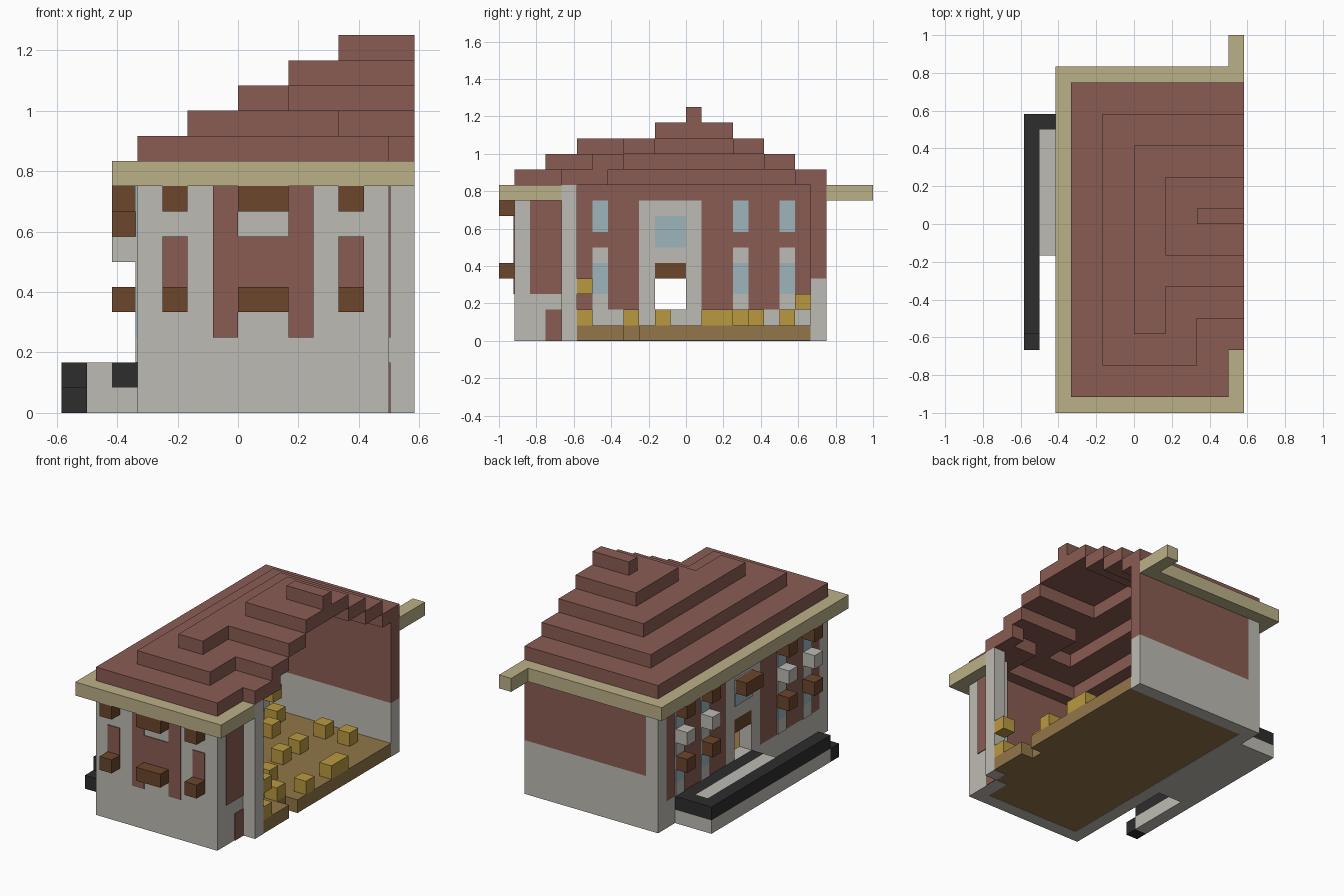
import bpy, bmesh

cube = bpy.data.objects.get("Cube")
if cube:
    bpy.data.objects.remove(cube, do_unlink=True)

U = 1 / 12      # block size
T = 0.06        # painted plate thickness, in blocks


def material(name, rgb):
    lin = [(c / 255 / 12.92) if c < 11 else ((c / 255 + 0.055) / 1.055) ** 2.4 for c in rgb]
    m = bpy.data.materials.new(name)
    m.use_nodes = True
    m.diffuse_color = (*lin, 1)
    m.node_tree.nodes["Principled BSDF"].inputs["Base Color"].default_value = (*lin, 1)
    return m


STONE = material("pale stone", (190, 187, 179))
RED = material("brick red", (138, 92, 83))
TAN = material("eave tan", (187, 176, 136))
BROWN = material("dark wood", (107, 70, 44))
BLACK = material("charcoal", (45, 45, 45))
BLUE = material("window blue", (157, 181, 188))
GOLD = material("gold", (186, 153, 64))
FLOOR = material("floor wood", (146, 118, 72))


def add_object(name, bm, mat):
    me = bpy.data.meshes.new(name)
    bm.normal_update()
    bm.to_mesh(me)
    bm.free()
    me.materials.append(mat)
    ob = bpy.data.objects.new(name, me)
    bpy.context.collection.objects.link(ob)


def box(name, mat, x, y, z):
    """Box between block coordinates given as (low, high) pairs."""
    bm = bmesh.new()
    bmesh.ops.create_cube(bm, size=1)
    for v in bm.verts:
        for i, (a, b) in enumerate((x, y, z)):
            v.co[i] = (b if v.co[i] > 0 else a) * U
    add_object(name, bm, mat)


def block(name, mat, x, y, z):
    box(name, mat, (x, x + 1), (y, y + 1), (z, z + 1))


def both_sides(name, mat, y, z):
    """Painted panel through the long wall, visible inside and outside."""
    box(name, mat, (-4 - T, -3 + T), y, z)


# Floor slab with an open notch on the cut side
box("floor", FLOOR, (-3, 5), (-10, 8), (0.02, 1))
box("floor_strip", FLOOR, (5, 6), (-8, 8), (0.02, 1))
box("floor_edge_front", FLOOR, (6, 7), (-7, -4), (0.02, 1))
box("floor_edge_back", FLOOR, (6, 7), (-3, 8), (0.02, 1))

# Front wall with painted brick panels and window boxes
box("front_wall", STONE, (-4, 6), (-11, -10), (0, 10))
box("front_wall_lining", RED, (-3, 5), (-10, -10 + T), (2, 10))


def front_panel(name, x, z):
    box(name, RED, x, (-11 - T, -11), z)


for x in (-1, 2):
    front_panel("front_brick_strip", (x, x + 1), (3, 9))
for x0, x1 in ((-3, -2), (0, 2), (4, 5)):
    front_panel("front_window", (x0, x1), (5, 7))
    for z in (4, 8):
        box("front_window_box", BROWN, (x0, x1), (-12, -11), (z, z + 1))

# Short return wall and the free post
box("return_wall", STONE, (5, 6), (-10, -8), (0, 10))
box("return_brick", RED, (6, 6 + T), (-10, -8), (3, 9))
box("return_brick_low", RED, (6, 6 + T), (-9, -8), (0, 2))
box("return_lining", RED, (5 - T, 5), (-10, -8), (2, 10))
box("post", STONE, (6, 7), (-8, -7), (0, 10))

# End wall
box("end_wall_base", STONE, (-3, 7), (8, 9), (0, 4))
box("end_wall_brick", RED, (-3, 7), (8, 9), (4, 10))
box("corner_post", STONE, (-4, -3), (8, 9), (0, 10))

# Long wall with the doorway
box("long_wall_base", STONE, (-4, -3), (-10, 8), (0, 2))
for y in ((-10, -3), (1, 8)):
    box("long_wall_brick", RED, (-4, -3), y, (2, 10))
for y in ((-3, -2), (0, 1)):
    box("door_jamb", STONE, (-4, -3), y, (2, 9))
box("door_lintel", BROWN, (-4, -3), (-2, 0), (4, 5))
box("door_upper_wall", STONE, (-4, -3), (-2, 0), (5, 9))
box("door_brick_band", RED, (-4, -3), (-3, 1), (9, 10))
both_sides("door_window", BLUE, (-2, 0), (6, 8))
box("door_canopy", BROWN, (-5, -4), (-2, 0), (7, 8))
for y in (-9, -6, 3, 6):
    span = (y, y + 1)
    both_sides("upper_window", BLUE, span, (7, 9))
    both_sides("window_band", STONE, span, (5, 6))
    both_sides("lower_window", BLUE, span, (3, 5))
    both_sides("window_sill", STONE, span, (2, 3))
    block("low_window_box", BROWN, -5, y, 4)
    block("stone_ledge", STONE, -5, y, 6)
    block("high_window_box", BROWN, -5, y, 8)

# Terrace outside the doorway
box("terrace_base", STONE, (-6, -4), (-2, 7), (0, 1))
box("terrace_path", STONE, (-6, -5), (-2, 6), (1, 2))
box("terrace_inner_rail", BLACK, (-5, -4), (-2, 7), (1, 2))
block("terrace_end_rail", BLACK, -6, 6, 1)
box("outer_kerb", STONE, (-7, -6), (-7, 7), (0, 1))
box("outer_rail", BLACK, (-7, -6), (-7, 7), (1, 2))
block("rail_foot", BLACK, -7, -8, 0)

# Eaves
box("front_eave", TAN, (-5, 7), (-12, -11), (9, 10))
box("side_eave", TAN, (-5, -4), (-11, 9), (9, 10))
box("back_eave", TAN, (-5, 7), (9, 10), (9, 10))
box("eave_return", TAN, (6, 7), (-11, -8), (9, 10))
box("eave_tail", TAN, (6, 7), (10, 12), (9, 10))

# Hollow stepped roof: low x, y range, then the notch start in x and y
TIERS = [(-4, -11, 9, 6, -8), (-2, -9, 7, 4, -6), (0, -7, 5, 2, -4),
         (2, -2, 3, 7, 0), (4, 0, 1, 7, 0)]


def inside(tier, x, y):
    x0, y0, y1, nx, ny = tier
    return x0 <= x < 7 and y0 <= y < y1 and (x < nx or y >= ny)


cells = set()
for k, tier in enumerate(TIERS):
    for x in range(-4, 7):
        for y in range(-11, 9):
            hollow = k < 3 and inside(TIERS[k + 1], x, y)
            if inside(tier, x, y) and not hollow:
                cells.add((x, y, 10 + k))
cells.add((6, -6, 10))

bm = bmesh.new()
for c in cells:
    for axis in range(3):
        for side in (0, 1):
            n = list(c)
            n[axis] += 2 * side - 1
            if tuple(n) in cells:
                continue
            corners = []
            for a, b in ((0, 0), (1, 0), (1, 1), (0, 1)):
                p = list(c)
                p[axis] += side
                p[(axis + 1) % 3] += a
                p[(axis + 2) % 3] += b
                corners.append(bm.verts.new([q * U for q in p]))
            bm.faces.new(corners if side else corners[::-1])
add_object("stepped_roof", bm, RED)

# Furniture blocks
for x, y, z in ((6, -7, 1), (6, -7, 3), (5, -4, 1), (3, -2, 1), (6, -2, 1),
                (2, 1, 1), (2, 3, 1), (2, 6, 1), (4, 6, 1), (-2, 6, 1),
                (-1, 4, 1), (-3, 7, 2)):
    block("gold_seat", GOLD, x, y, z)
box("gold_bench", GOLD, (6, 7), (1, 3), (1, 2))
